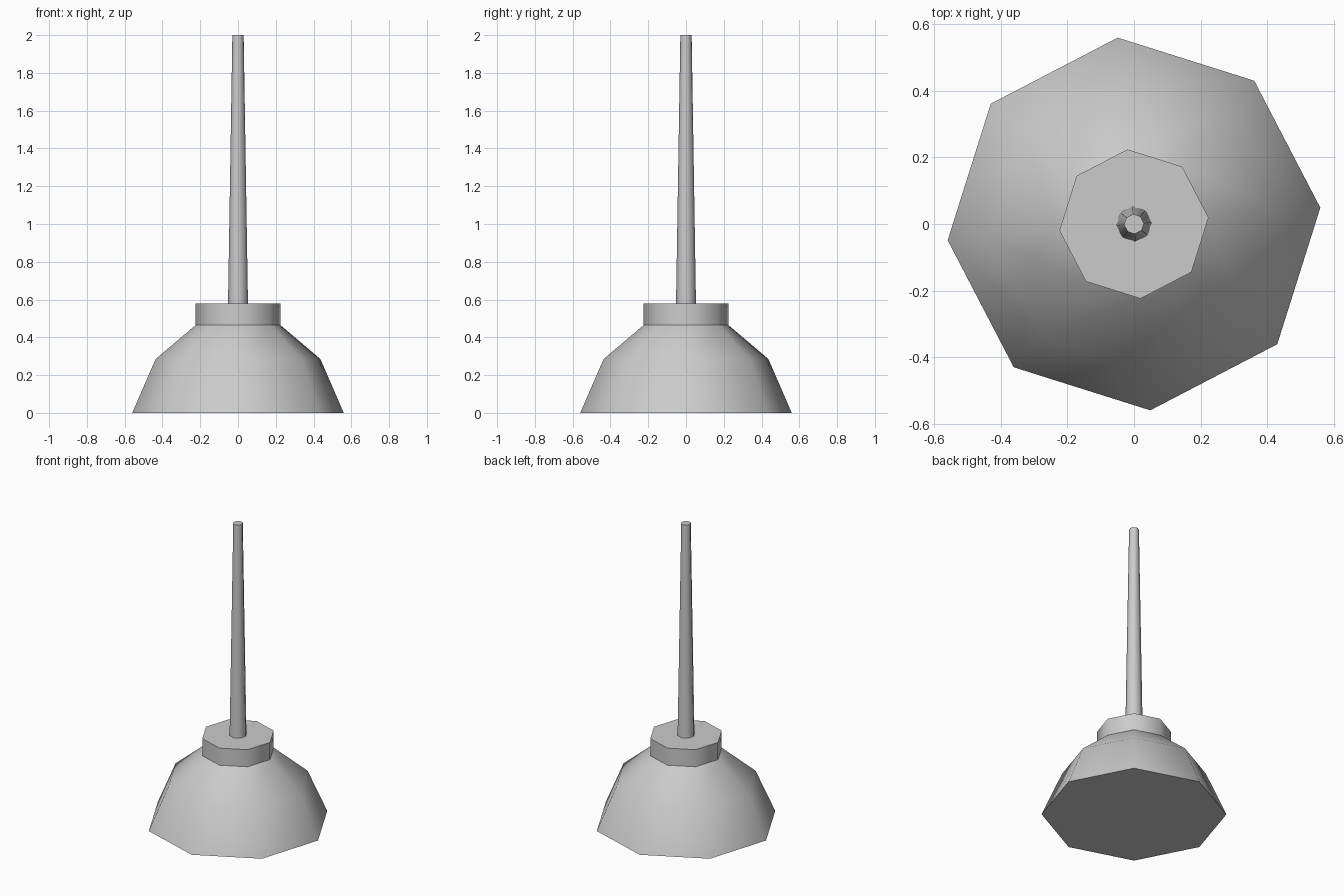
import bpy, bmesh, math

cube = bpy.data.objects.get("Cube")
if cube:
    bpy.data.objects.remove(cube)

SIDES = 8
TWIST = math.radians(5)

metal = bpy.data.materials.new("grey_metal")
metal.use_nodes = True
grey = (0.6, 0.6, 0.6, 1)
metal.diffuse_color = grey
metal.node_tree.nodes["Principled BSDF"].inputs["Base Color"].default_value = grey


def lathe(name, profile):
    """Capped eight-sided solid from (radius, height) pairs, bottom to top."""
    bm = bmesh.new()
    angles = [TWIST + math.tau * i / SIDES for i in range(SIDES)]
    rings = [[bm.verts.new((r * math.cos(a), r * math.sin(a), z)) for a in angles]
             for r, z in profile]
    for low, high in zip(rings, rings[1:]):
        for i in range(SIDES):
            j = (i + 1) % SIDES
            bm.faces.new((low[i], low[j], high[j], high[i])).smooth = True
    # Flat end caps with sharp rims
    for cap in (rings[0][::-1], rings[-1]):
        face = bm.faces.new(cap)
        for edge in face.edges:
            edge.smooth = False
    mesh = bpy.data.meshes.new(name)
    bm.to_mesh(mesh)
    bm.free()
    mesh.materials.append(metal)
    obj = bpy.data.objects.new(name, mesh)
    bpy.context.collection.objects.link(obj)
    return obj


# Domed reservoir, screw collar and long tapered spout
lathe("reservoir", [(0.562, 0), (0.438, 0.285), (0.225, 0.465)])
lathe("collar", [(0.225, 0.465), (0.225, 0.58)])
lathe("spout", [(0.053, 0.58), (0.03, 2.0)])
